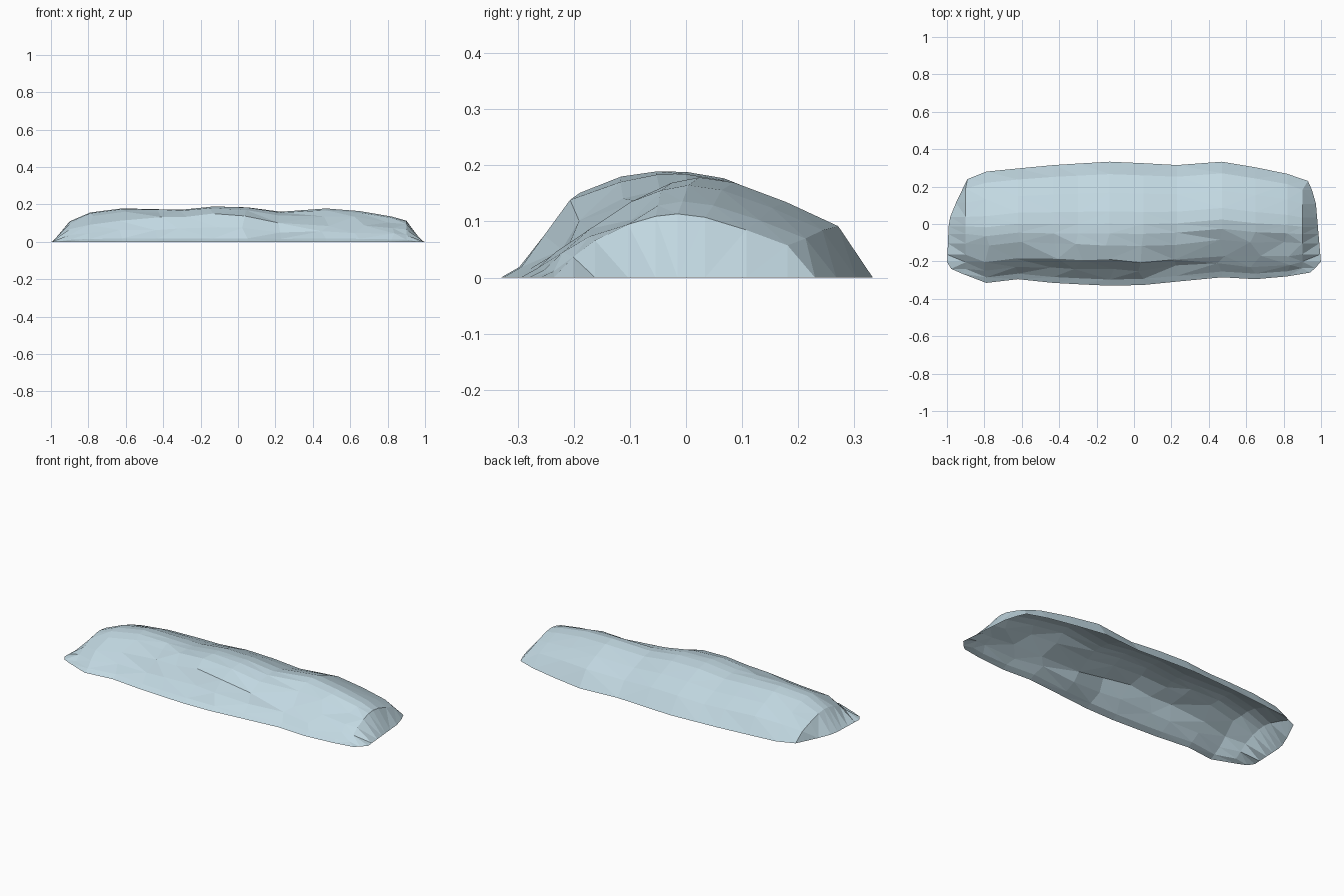
import bpy, bmesh, random

if "Cube" in bpy.data.objects:
    bpy.data.objects.remove(bpy.data.objects["Cube"])

random.seed(4)

mat = bpy.data.materials.new("pale ice blue")
mat.diffuse_color = (0.54, 0.69, 0.76, 1)
mat.use_nodes = True
mat.node_tree.nodes["Principled BSDF"].inputs["Base Color"].default_value = mat.diffuse_color

# Stations along the bank: x, front y, back y, crest height, front steepness (0 gentle, 1 steep)
STATIONS = [
    (-0.90, -0.265, 0.24, 0.110, 0.5), (-0.79, -0.315, 0.28, 0.158, 0.5),
    (-0.62, -0.295, 0.297, 0.180, 0.6), (-0.43, -0.315, 0.315, 0.176, 0.8),
    (-0.30, -0.322, 0.323, 0.172, 1.0), (-0.13, -0.330, 0.333, 0.190, 0.95),
    (0.05, -0.326, 0.325, 0.186, 0.8), (0.23, -0.308, 0.315, 0.162, 0.5),
    (0.47, -0.285, 0.333, 0.179, 0.2), (0.65, -0.295, 0.303, 0.165, 0.2),
    (0.82, -0.280, 0.268, 0.136, 0.2), (0.90, -0.26, 0.23, 0.114, 0.4)]

# Cross-section: fraction of width, gentle height, steep height
PROFILE = [(0, 0, 0), (0.05, 0.10, 0.10), (0.12, 0.26, 0.42), (0.20, 0.42, 0.82),
           (0.32, 0.74, 0.97), (0.42, 0.93, 1.0), (0.50, 1.0, 0.99), (0.60, 0.95, 0.93),
           (0.75, 0.76, 0.72), (0.90, 0.52, 0.48), (1, 0, 0)]

# Ground outline of the two ends, as (y, x)
LEFT = [(-0.265, -0.92), (-0.23, -1.0), (0.02, -0.99), (0.13, -0.945), (0.24, -0.89)]
RIGHT = [(-0.26, 0.94), (-0.21, 1.0), (0.14, 0.97), (0.23, 0.93)]


def interp(table, v):
    for (a, fa), (b, fb) in zip(table, table[1:]):
        if v <= b:
            return fa + (fb - fa) * max(0, v - a) / (b - a)
    return table[-1][1]


bm = bmesh.new()
rings = []
for s, (x, yf, yb, h, steep) in enumerate(STATIONS):
    ring = []
    for i, (t, g, st) in enumerate(PROFILE):
        y = yf + (yb - yf) * t
        z = h * (g + (st - g) * steep)
        px = x
        if 1 < i < 5 and 0 < s < len(STATIONS) - 1:      # chipped front slope
            y += random.uniform(-0.012, 0.012)
            z += random.uniform(-0.008, 0.006)
            px += random.uniform(-0.03, 0.03)
        if i in (0, len(PROFILE) - 1):                    # end corners meet the ground outline
            if s == 0:
                px = interp(LEFT, y)
            elif s == len(STATIONS) - 1:
                px = interp(RIGHT, y)
        ring.append(bm.verts.new((px, y, z)))
    rings.append(ring)


# Sloping ends: ground points directly outside each end ring
def end_ring(ring, table):
    inner = [bm.verts.new((interp(table, v.co.y), v.co.y, 0)) for v in ring[1:-1]]
    return [ring[0]] + inner + [ring[-1]]


rings = [end_ring(rings[0], LEFT)] + rings + [end_ring(rings[-1], RIGHT)]

# Skin the rings; the underside stays open
for a, b in zip(rings, rings[1:]):
    for i in range(len(PROFILE) - 1):
        loop = list(dict.fromkeys((a[i], b[i], b[i + 1], a[i + 1])))
        bm.faces.new(loop)
bmesh.ops.triangulate(bm, faces=bm.faces[:], quad_method='SHORT_EDGE')
bm.normal_update()
if sum(f.normal.z for f in bm.faces) < 0:
    bmesh.ops.reverse_faces(bm, faces=bm.faces[:])

mesh = bpy.data.meshes.new("snow_bank")
bm.to_mesh(mesh)
bm.free()
mesh.materials.append(mat)
bank = bpy.data.objects.new("snow_bank", mesh)
bpy.context.collection.objects.link(bank)
